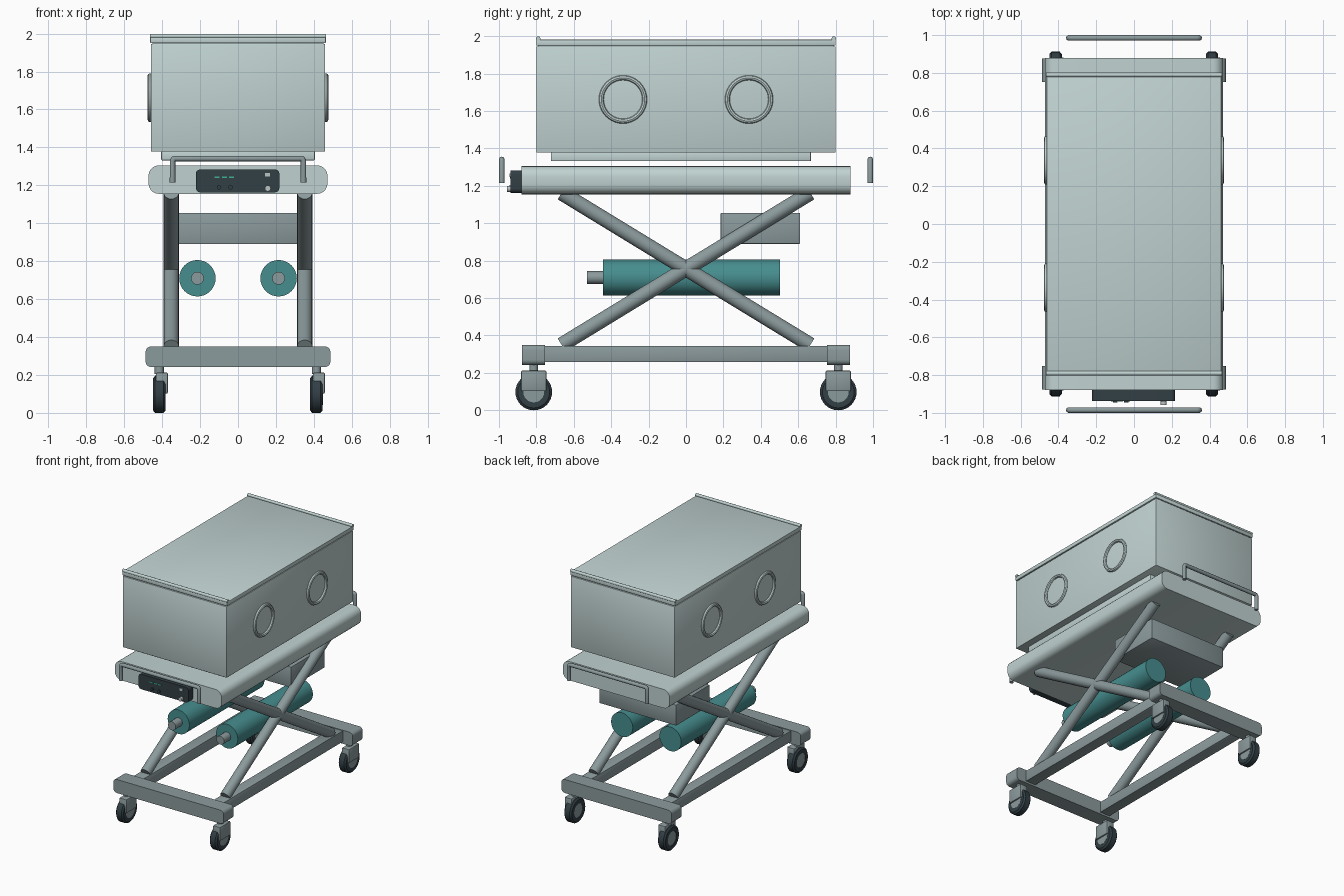
import bpy, bmesh, math
from mathutils import Vector

if "Cube" in bpy.data.objects:
    bpy.data.objects.remove(bpy.data.objects["Cube"])


def material(name, rgb):
    m = bpy.data.materials.new(name)
    m.diffuse_color = (*rgb, 1)
    m.use_nodes = True
    m.node_tree.nodes["Principled BSDF"].inputs["Base Color"].default_value = m.diffuse_color
    return m


PALE = material("pale_shell", (0.53, 0.65, 0.64))
GREY = material("frame_grey", (0.26, 0.325, 0.335))
DARK = material("dark_rubber", (0.032, 0.05, 0.06))
TEAL = material("teal_tank", (0.062, 0.27, 0.275))
GREEN = material("display_green", (0.05, 0.45, 0.30))
KNOB = material("knob_grey", (0.50, 0.55, 0.55))


def finish(name, bm, mat, smooth=True):
    bmesh.ops.recalc_face_normals(bm, faces=bm.faces)
    me = bpy.data.meshes.new(name)
    bm.to_mesh(me)
    bm.free()
    me.materials.append(mat)
    ob = bpy.data.objects.new(name, me)
    bpy.context.collection.objects.link(ob)
    if smooth:
        bpy.ops.object.select_all(action='DESELECT')
        ob.select_set(True)
        bpy.context.view_layer.objects.active = ob
        bpy.ops.object.shade_smooth_by_angle(angle=math.radians(35))
    return ob


def box(name, lo, hi, mat, bevel=0.0):
    bm = bmesh.new()
    bmesh.ops.create_cube(bm, size=1)
    for v in bm.verts:
        v.co = Vector([l + (c + 0.5) * (h - l) for c, l, h in zip(v.co, lo, hi)])
    if bevel:
        bmesh.ops.bevel(bm, geom=bm.edges[:], offset=bevel, segments=2,
                        profile=0.5, affect='EDGES')
    return finish(name, bm, mat, bevel > 0)


def rod(name, a, b, r, mat, segs=24):
    a, b = Vector(a), Vector(b)
    bm = bmesh.new()
    bmesh.ops.create_cone(bm, cap_ends=True, segments=segs, radius1=r, radius2=r,
                          depth=(b - a).length)
    bm.transform((b - a).to_track_quat('Z', 'Y').to_matrix().to_4x4())
    bmesh.ops.translate(bm, verts=bm.verts, vec=(a + b) / 2)
    return finish(name, bm, mat)


def rounded_bar(name, lo, hi, r, mat, segs=5):
    """Rounded rectangle in xz, extruded along y."""
    bm = bmesh.new()
    corners = [(hi[0] - r, hi[2] - r), (lo[0] + r, hi[2] - r),
               (lo[0] + r, lo[2] + r), (hi[0] - r, lo[2] + r)]
    ring = []
    for q, (cx, cz) in enumerate(corners):
        for i in range(segs + 1):
            a = math.pi / 2 * (q + i / segs)
            ring.append(bm.verts.new((cx + r * math.cos(a), lo[1], cz + r * math.sin(a))))
    f = bm.faces.new(ring)
    ext = bmesh.ops.extrude_face_region(bm, geom=[f])
    moved = [v for v in ext['geom'] if isinstance(v, bmesh.types.BMVert)]
    bmesh.ops.translate(bm, verts=moved, vec=(0, hi[1] - lo[1], 0))
    return finish(name, bm, mat)


def lathe_x(name, profile, center, mat, segs=32, closed=True):
    """Revolve (x, radius) points around the x axis."""
    bm = bmesh.new()
    rings = []
    for i in range(segs):
        a = 2 * math.pi * i / segs
        rings.append([bm.verts.new((center[0] + x, center[1] + r * math.cos(a),
                                    center[2] + r * math.sin(a))) for x, r in profile])
    n = len(profile)
    for i in range(segs):
        p, q = rings[i], rings[(i + 1) % segs]
        for j in range(n):
            k = (j + 1) % n
            bm.faces.new((p[j], p[k], q[k], q[j]))
    return finish(name, bm, mat)


# Hood with lid and end ridges
box("hood", (-0.46, -0.80, 1.377), (0.46, 0.80, 1.945), PALE, 0.004)
box("hood_lid", (-0.463, -0.80, 1.95), (0.463, 0.80, 1.982), PALE, 0.004)
box("lid_gasket", (-0.45, -0.79, 1.94), (0.45, 0.79, 1.955), GREY)
for s in (-1, 1):
    rod("lid_ridge", (-0.465, s * 0.79, 1.987), (0.465, s * 0.79, 1.987), 0.012, PALE, 12)
box("hood_base", (-0.405, -0.722, 1.332), (0.405, 0.668, 1.38), PALE, 0.004)

# Access port rings
tube = [(0.014 * math.cos(t * math.pi / 4), 0.116 + 0.013 * math.sin(t * math.pi / 4))
        for t in range(8)]
for sx in (-1, 1):
    for sy in (-1, 1):
        lathe_x("port_ring", tube, (sx * 0.463, sy * 0.337, 1.662), PALE, 40)

# Deck
rounded_bar("deck", (-0.472, -0.88, 1.155), (0.472, 0.88, 1.305), 0.055, PALE)

# End handles
for s in (-1, 1):
    cu = bpy.data.curves.new("handle", 'CURVE')
    cu.dimensions = '3D'
    cu.bevel_depth = 0.015
    cu.bevel_resolution = 3
    cu.use_fill_caps = True
    pts = [(-0.345, 1.215), (-0.345, 1.33), (-0.34, 1.338), (-0.332, 1.341)]
    pts += [(-x, z) for x, z in reversed(pts)]
    sp = cu.splines.new('POLY')
    sp.points.add(len(pts) - 1)
    for p, (x, z) in zip(sp.points, pts):
        p.co = (x, s * 0.985, z, 1)
    cu.materials.append(GREY)
    bpy.context.collection.objects.link(bpy.data.objects.new("end_handle", cu))

# Control panel with display marks and knobs
rounded_bar("control_panel", (-0.222, -0.937, 1.163), (0.218, -0.88, 1.283), 0.022, DARK)
for x in (-0.11, -0.072, -0.034):
    box("display_mark", (x - 0.013, -0.94, 1.238), (x + 0.013, -0.936, 1.246), GREEN)
box("panel_key", (0.142, -0.943, 1.246), (0.17, -0.936, 1.266), KNOB)
rod("panel_knob", (0.157, -0.957, 1.184), (0.157, -0.936, 1.184), 0.016, KNOB, 16)
for x in (-0.10, -0.04):
    rod("panel_button", (x, -0.946, 1.19), (x, -0.936, 1.19), 0.012, DARK, 12)

# Scissor lift arms on both sides
for sx in (-1, 1):
    for sy in (-1, 1):
        rod("scissor_arm", (sx * 0.352, -sy * 0.665, 0.35), (sx * 0.352, sy * 0.665, 1.162),
            0.04, GREY)

# Under-deck equipment case
box("equipment_case", (-0.34, 0.185, 0.89), (0.34, 0.61, 1.055), GREY, 0.004)

# Gas tanks with valves
for sx in (-1, 1):
    rod("gas_tank", (sx * 0.214, -0.445, 0.71), (sx * 0.214, 0.503, 0.71), 0.096, TEAL, 32)
    rod("tank_valve", (sx * 0.214, -0.53, 0.71), (sx * 0.214, -0.44, 0.71), 0.034, GREY, 16)

# Base frame
for s in (-1, 1):
    rounded_bar("base_beam", (-0.487, s * 0.815 - 0.062, 0.242),
                (0.487, s * 0.815 + 0.062, 0.35), 0.028, GREY)
    box("base_rail", (s * 0.355 - 0.045, -0.77, 0.257), (s * 0.355 + 0.045, 0.77, 0.345),
        GREY, 0.004)

# Casters
tyre = [(-0.033, 0.055), (-0.033, 0.085), (-0.022, 0.098),
        (0.022, 0.098), (0.033, 0.085), (0.033, 0.055)]
for x in (-0.415, 0.413):
    for y in (-0.814, 0.814):
        lathe_x("caster_tyre", tyre, (x, y, 0.098), DARK)
        rod("caster_hub", (x - 0.03, y, 0.098), (x + 0.034, y, 0.098), 0.056, GREY)
        box("caster_fork", (x - 0.018, y - 0.067, 0.102), (x + 0.045, y + 0.067, 0.212),
            GREY, 0.006)
        rod("caster_stem", (x, y, 0.205), (x, y, 0.25), 0.024, GREY, 16)
